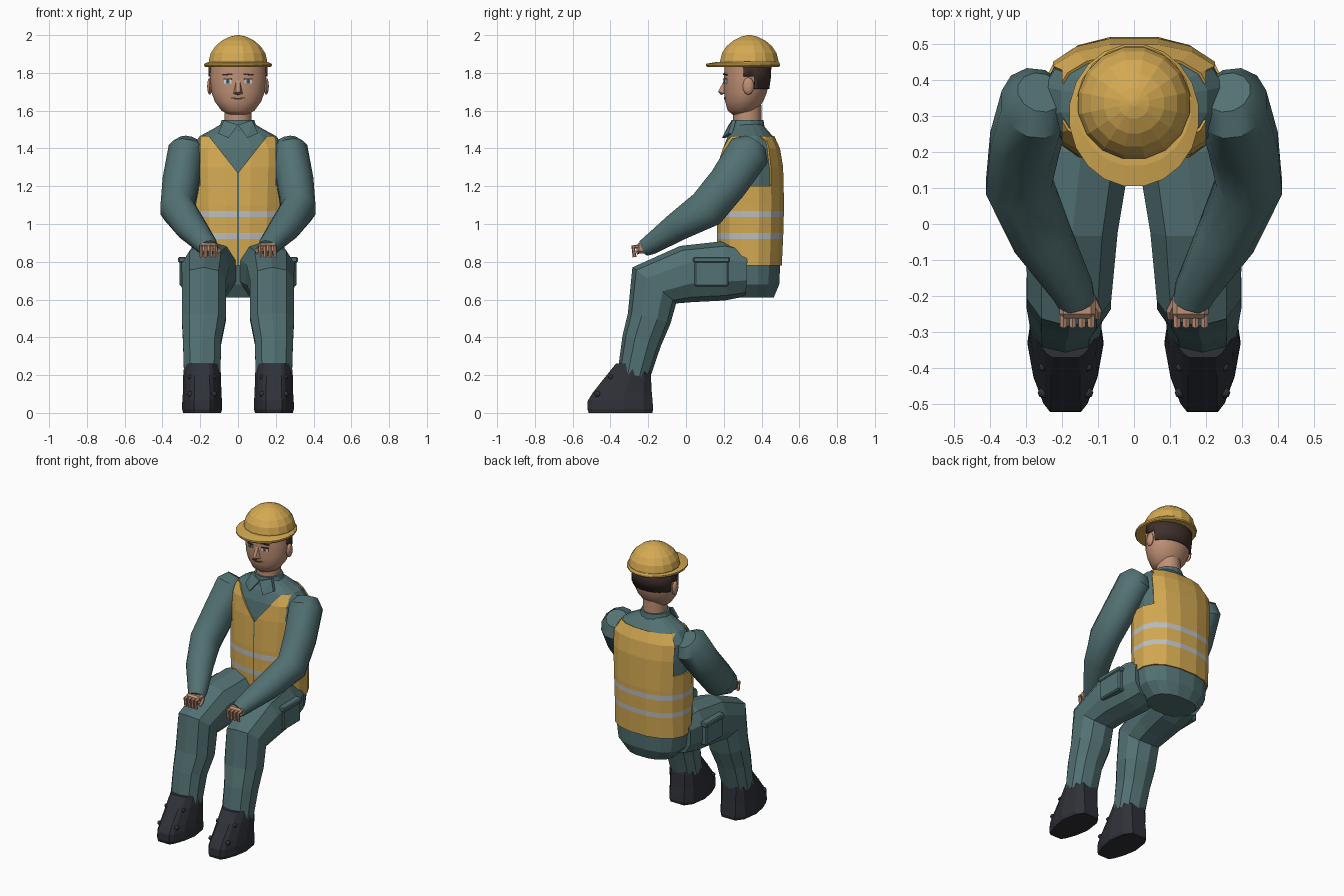
import bpy, bmesh, math
from mathutils import Vector, Matrix

if "Cube" in bpy.data.objects:
    bpy.data.objects.remove(bpy.data.objects["Cube"])

def material(name, rgb):
    m = bpy.data.materials.new(name)
    m.diffuse_color = (*rgb, 1)
    m.use_nodes = True
    m.node_tree.nodes["Principled BSDF"].inputs["Base Color"].default_value = m.diffuse_color
    return m

YELLOW = material("safety_yellow", (0.66, 0.40, 0.085))
TEAL = material("work_teal", (0.085, 0.165, 0.17))
SKIN = material("skin", (0.52, 0.28, 0.18))
HAIR = material("dark_brown", (0.05, 0.03, 0.025))
BLACK = material("boot_black", (0.028, 0.031, 0.04))
SILVER = material("reflective_silver", (0.50, 0.52, 0.52))
WHITE = material("eye_white", (0.65, 0.65, 0.62))
BLUE = material("eye_blue", (0.06, 0.16, 0.24))

def finish(name, bm, mats, smooth=None):
    me = bpy.data.meshes.new(name)
    bm.to_mesh(me)
    bm.free()
    for m in mats:
        me.materials.append(m)
    ob = bpy.data.objects.new(name, me)
    bpy.context.collection.objects.link(ob)
    if smooth:
        bpy.ops.object.select_all(action='DESELECT')
        ob.select_set(True)
        bpy.context.view_layer.objects.active = ob
        bpy.ops.object.shade_smooth_by_angle(angle=math.radians(smooth))
    return ob

def skin(loops, cap=True):
    """Bridge a series of equal-length point loops."""
    bm = bmesh.new()
    rows = [[bm.verts.new(p) for p in lp] for lp in loops]
    n = len(rows[0])
    for a, b in zip(rows, rows[1:]):
        for i in range(n):
            j = (i + 1) % n
            bm.faces.new((a[i], a[j], b[j], b[i]))
    if cap:
        bm.faces.new(rows[0])
        bm.faces.new(rows[-1])
    bmesh.ops.recalc_face_normals(bm, faces=bm.faces[:])
    return bm

def power(c, e):
    return math.copysign(abs(c) ** (2 / e), c)

def stack(rings, n=16, e=2.0, grow=0.0):
    """Horizontal loops from (z, front y, back y, half width)."""
    out = []
    for z, f, b, rx in rings:
        cy, ry = (f + b) / 2, (b - f) / 2 + grow
        out.append([Vector(((rx + grow) * power(math.cos(t), e), cy + ry * power(math.sin(t), e), z))
                    for t in (2 * math.pi * (i + 0.5) / n for i in range(n))])
    return out

def limb(pts, n=10, e=2.0, side=1):
    """Loops across a path of (x, y, z, half width, half depth)."""
    c = [Vector((p[0] * side, p[1], p[2])) for p in pts]
    out = []
    for i, p in enumerate(pts):
        t = Vector()
        if i > 0:
            t += (c[i] - c[i - 1]).normalized()
        if i < len(c) - 1:
            t += (c[i + 1] - c[i]).normalized()
        t.normalize()
        u = (Vector((1, 0, 0)) - t * t.x).normalized()
        v = t.cross(u)
        out.append([c[i] + u * p[3] * power(math.cos(a), e) + v * p[4] * power(math.sin(a), e)
                    for a in (2 * math.pi * (k + 0.5) / n for k in range(n))])
    return out

def box(name, lo, hi, mat, side=1, rot=0, bevel=0.0):
    lo, hi = Vector(lo), Vector(hi)
    mid, size = (lo + hi) / 2, hi - lo
    mid.x *= side
    bm = bmesh.new()
    bmesh.ops.create_cube(bm, size=1, matrix=Matrix.Translation(mid) @ Matrix.Rotation(rot, 4, 'Z')
                          @ Matrix.Diagonal((*size, 1)))
    if bevel:
        bmesh.ops.bevel(bm, geom=bm.edges[:], offset=bevel, segments=1, affect='EDGES')
    return finish(name, bm, [mat])

def hull(name, pts, mat, side=1):
    bm = bmesh.new()
    for x, y, z in pts:
        bm.verts.new((x * side, y, z))
    bmesh.ops.convex_hull(bm, input=bm.verts[:])
    return finish(name, bm, [mat])

def ball(name, co, size, mat, seg=10):
    bm = bmesh.new()
    bmesh.ops.create_uvsphere(bm, u_segments=seg, v_segments=seg // 2 + 1, radius=1,
                              matrix=Matrix.Translation(co) @ Matrix.Diagonal((*size, 1)))
    return finish(name, bm, [mat], 60)

# Torso and pelvis
BODY = [(0.61, 0.23, 0.475, 0.17), (0.68, 0.185, 0.505, 0.235), (0.78, 0.17, 0.51, 0.25),
        (0.95, 0.16, 0.518, 0.25), (1.10, 0.16, 0.522, 0.253), (1.30, 0.17, 0.517, 0.262),
        (1.40, 0.185, 0.50, 0.262), (1.465, 0.21, 0.47, 0.215), (1.505, 0.235, 0.435, 0.14),
        (1.535, 0.25, 0.405, 0.09)]
finish("torso", skin(stack(BODY, 16, 2.4, -0.009)), [TEAL])

# Vest: shell over the torso, cut to a V neck and armholes
bm = skin(stack(BODY[2:8], 16, 2.4), cap=False)

def cut(co, no, ymax=9):
    fs = [f for f in bm.faces if f.calc_center_median().y < ymax]
    geom = set(fs)
    for f in fs:
        geom.update(f.edges)
        geom.update(f.verts)
    bmesh.ops.bisect_plane(bm, geom=list(geom), plane_co=co, plane_no=no, dist=1e-5)

STRIPES = [(0.92, 0.952), (1.036, 1.07)]
for z in [z for s in STRIPES for z in s] + [1.2]:
    cut((0, 0, z), (0, 0, 1))
for s in (-1, 1):
    cut((0, 0, 1.27), (-1.27 * s, 0, 1), 0.3)
    cut((0.2 * s, 0, 0), (1, 0, 0), 0.42)
    cut((0.004 * s, 0, 0), (1, 0, 0), 0.3)
gone = []
for f in bm.faces:
    c = f.calc_center_median()
    neck = c.y < 0.3 and c.z > 1.27 + 1.27 * abs(c.x)
    armhole = c.y < 0.42 and c.z > 1.2 and abs(c.x) > 0.2
    if neck or armhole:
        gone.append(f)
    elif c.y < 0.3 and abs(c.x) < 0.004:
        f.material_index = 2
    elif any(a < c.z < b for a, b in STRIPES):
        f.material_index = 1
bmesh.ops.delete(bm, geom=gone, context='FACES')
vest = finish("vest", bm, [YELLOW, SILVER, TEAL])
vest.modifiers.new("thickness", 'SOLIDIFY').thickness = 0.013

# Neck and collar
finish("neck", skin(stack([(1.48, 0.25, 0.4, 0.075), (1.63, 0.25, 0.4, 0.073)], 14)), [SKIN], 40)
finish("collar", skin(stack([(1.49, 0.228, 0.42, 0.11), (1.55, 0.24, 0.41, 0.088)], 14)), [TEAL])

# Head and hair
HEAD = [(1.58, 0.245, 0.345, 0.05), (1.60, 0.22, 0.375, 0.088), (1.65, 0.206, 0.41, 0.125),
        (1.70, 0.20, 0.43, 0.142), (1.78, 0.20, 0.442, 0.149), (1.86, 0.205, 0.445, 0.147)]
finish("head", skin(stack(HEAD, 24)), [SKIN], 50)
bm = skin(stack([(1.715, 0.20, 0.433, 0.144)] + HEAD[4:], 24, 2, 0.009), cap=False)
cut((0, 0.305, 0), (0, 1, 0))
cut((0, 0.365, 0), (0, 1, 0))
bmesh.ops.delete(bm, context='FACES', geom=[
    f for f in bm.faces if f.calc_center_median().y < 0.305
    or (f.calc_center_median().y < 0.365 and f.calc_center_median().z < 1.78)])
hair = finish("hair", bm, [HAIR], 40)
hair.modifiers.new("thickness", 'SOLIDIFY').thickness = 0.012

# Face
def face_plate(name, x, z, w, h, mat, lift=0.003):
    for (z0, f0, b0, r0), (z1, f1, b1, r1) in zip(HEAD, HEAD[1:]):
        if z0 <= z <= z1:
            k = (z - z0) / (z1 - z0)
            f, b, rx = f0 + k * (f1 - f0), b0 + k * (b1 - b0), r0 + k * (r1 - r0)
    q = math.sqrt(1 - (x / rx) ** 2)
    ry = (b - f) / 2
    y = (f + b) / 2 - ry * q - lift
    box(name, (x - w / 2, y - 0.003, z - h / 2), (x + w / 2, y + 0.004, z + h / 2), mat,
        rot=math.atan(ry / rx * (x / rx) / q))

for s in (-1, 1):
    face_plate("eye", 0.054 * s, 1.755, 0.042, 0.02, WHITE, 0.001)
    face_plate("iris", 0.054 * s, 1.755, 0.02, 0.02, BLUE, 0.003)
    face_plate("pupil", 0.054 * s, 1.755, 0.008, 0.01, HAIR, 0.0045)
    face_plate("eyelid", 0.054 * s, 1.768, 0.046, 0.006, HAIR, 0.003)
    face_plate("brow", 0.042 * s, 1.793, 0.026, 0.008, HAIR)
    face_plate("brow", 0.068 * s, 1.789, 0.026, 0.008, HAIR)
    face_plate("mouth_corner", 0.027 * s, 1.668, 0.02, 0.005, HAIR, 0.001)
    ball("ear", (0.15 * s, 0.33, 1.73), (0.014, 0.03, 0.046), SKIN)
    # Collar wings
    hull("collar_wing", [(0.0, 0.225, 1.525), (0.075, 0.245, 1.55), (0.105, 0.225, 1.48), (0.05, 0.19, 1.455),
                         (0.0, 0.245, 1.525), (0.075, 0.265, 1.55), (0.105, 0.245, 1.48), (0.05, 0.21, 1.455)],
         TEAL, s)
face_plate("mouth", 0, 1.663, 0.036, 0.006, HAIR, 0.001)
hull("nose", [(-0.01, 0.204, 1.765), (0.01, 0.204, 1.765), (-0.026, 0.206, 1.69), (0.026, 0.206, 1.69),
              (-0.01, 0.17, 1.70), (0.01, 0.17, 1.70), (0, 0.185, 1.683)], SKIN)

# Hard hat: dome and brim
dome = [(1.84, 0.157), (1.865, 0.157), (1.905, 0.147), (1.942, 0.122), (1.972, 0.085), (1.992, 0.043), (2.0, 0.008)]
finish("hat_dome", skin(stack([(z, 0.335 - r, 0.335 + r, r) for z, r in dome], 16)), [YELLOW])
finish("hat_brim", skin(stack([(1.832, 0.108, 0.494, 0.176), (1.838, 0.103, 0.5, 0.181),
                               (1.848, 0.103, 0.5, 0.181), (1.858, 0.16, 0.494, 0.16)], 20)), [YELLOW])

ARM = [(0.26, 0.365, 1.43, 0.065, 0.065), (0.272, 0.335, 1.385, 0.10, 0.118), (0.303, 0.225, 1.22, 0.10, 0.11),
       (0.32, 0.11, 1.08, 0.095, 0.108), (0.255, -0.04, 0.99, 0.086, 0.08), (0.17, -0.185, 0.892, 0.06, 0.055),
       (0.157, -0.222, 0.872, 0.052, 0.045)]
LEG = [(0.135, 0.31, 0.75, 0.13, 0.135), (0.147, 0.2, 0.752, 0.143, 0.157), (0.172, 0.0, 0.735, 0.133, 0.152),
       (0.18, -0.168, 0.675, 0.122, 0.15), (0.181, -0.195, 0.5, 0.122, 0.116), (0.19, -0.235, 0.38, 0.106, 0.105),
       (0.19, -0.277, 0.2, 0.1, 0.087)]
# Boot half outline (share of length, share of width) and levels
OUTLINE = [(0, 0.5), (0.14, 0.85), (0.45, 1), (0.72, 0.84), (0.93, 0.58), (1, 0.4)]
BOOT = [(0.0, -0.515, -0.178, 0.1), (0.02, -0.522, -0.174, 0.106), (0.065, -0.52, -0.177, 0.105),
        (0.105, -0.495, -0.181, 0.102), (0.2, -0.42, -0.186, 0.1), (0.262, -0.37, -0.2, 0.094)]
for s in (-1, 1):
    finish("sleeve", skin(limb(ARM, 12, 2, s)), [TEAL], 40)
    finish("trouser_leg", skin(limb(LEG, 10, 2.3, s)), [TEAL])

    # Hand with fingers and thumb
    box("palm", (0.107, -0.262, 0.845), (0.207, -0.19, 0.9), SKIN, s, bevel=0.012)
    for i in range(4):
        x = 0.119 + 0.0255 * i
        path = [(x, -0.245, 0.882, 0.011, 0.011), (x, -0.28, 0.878, 0.011, 0.012), (x, -0.272, 0.825, 0.01, 0.01)]
        finish("finger", skin(limb(path, 6, 2, s)), [SKIN])
    thumb = [(0.118, -0.205, 0.875, 0.013, 0.013), (0.1, -0.24, 0.86, 0.012, 0.012), (0.1, -0.262, 0.845, 0.008, 0.008)]
    finish("thumb", skin(limb(thumb, 6, 2, s)), [SKIN])

    # Thigh pocket
    box("pocket", (0.26, 0.045, 0.67), (0.309, 0.225, 0.81), TEAL, s, bevel=0.008)
    box("pocket_flap", (0.26, 0.038, 0.795), (0.317, 0.232, 0.825), TEAL, s, bevel=0.006)

    # Boot with lace studs
    loops = []
    for z, f, b, w in BOOT:
        half = [(w * k, b + (f - b) * t) for t, k in OUTLINE]
        loops.append([Vector((0.19 * s + x, y, z)) for x, y in half]
                     + [Vector((0.19 * s - x, y, z)) for x, y in reversed(half)])
    finish("boot", skin(loops), [BLACK])
    for d in (-1, 1):
        ball("lace_stud", (0.19 * s + 0.062 * d, -0.468, 0.1), (0.016, 0.016, 0.016), BLACK, 8)
        ball("lace_stud", (0.19 * s + 0.062 * d, -0.397, 0.19), (0.013, 0.013, 0.013), BLACK, 8)
